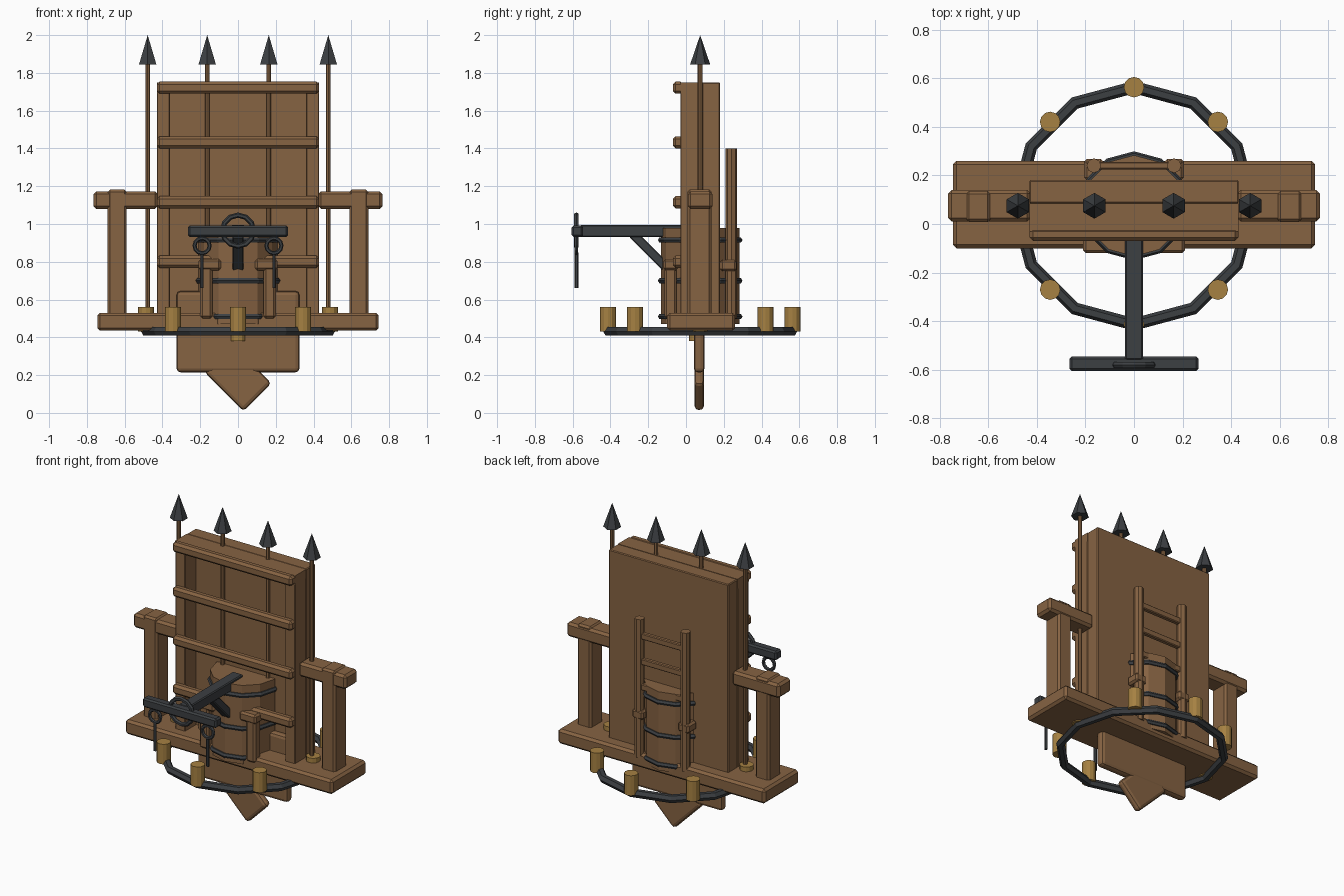
import bpy, math
from mathutils import Vector

if "Cube" in bpy.data.objects:
    bpy.data.objects.remove(bpy.data.objects["Cube"])


def material(name, rgb):
    m = bpy.data.materials.new(name)
    m.diffuse_color = (*rgb, 1)
    m.use_nodes = True
    m.node_tree.nodes["Principled BSDF"].inputs["Base Color"].default_value = m.diffuse_color
    return m


WOOD = material("wood", (0.24, 0.125, 0.055))
IRON = material("iron", (0.045, 0.05, 0.055))
BRASS = material("brass", (0.38, 0.22, 0.055))
CY = 0.075  # shared centre line of barrel, hoop and spears


def finish(name, mat):
    o = bpy.context.object
    o.name = name
    o.data.materials.append(mat)
    return o


def box(name, x, y, z, mat=WOOD, bevel=0.012, rot=(0, 0, 0), segs=1):
    """Box given by its (min, max) range on every axis."""
    c = [(a + b) / 2 for a, b in (x, y, z)]
    bpy.ops.mesh.primitive_cube_add(size=1, location=c)
    o = finish(name, mat)
    size = [b - a for a, b in (x, y, z)]
    for v in o.data.vertices:
        v.co = Vector([v.co[i] * size[i] for i in range(3)])
    o.rotation_euler = rot
    if bevel:
        m = o.modifiers.new("bevel", 'BEVEL')
        m.width, m.segments = bevel, segs
    return o


def rod(name, p, q, r, mat, sides=8, r2=None):
    """Cylinder or cone from point p to point q."""
    p, q = Vector(p), Vector(q)
    d = q - p
    bpy.ops.mesh.primitive_cone_add(vertices=sides, radius1=r, radius2=r if r2 is None else r2,
                                    depth=d.length, location=(p + q) / 2)
    o = finish(name, mat)
    o.rotation_euler = d.to_track_quat('Z', 'Y').to_euler()
    return o


def ring(name, loc, R, r, sides, minor=6, upright=False):
    bpy.ops.mesh.primitive_torus_add(location=loc, major_radius=R, minor_radius=r,
                                     major_segments=sides, minor_segments=minor,
                                     rotation=(math.pi / 2 if upright else 0, 0, 0))
    return finish(name, IRON)


def span(s, a, b):
    return tuple(sorted((s * a, s * b)))


# Platform and keel
box("platform", (-0.745, 0.745), (-0.10, 0.26), (0.435, 0.53), bevel=0.015)
box("keel", (-0.325, 0.325), (0.042, 0.098), (0.215, 0.645), bevel=0.02, segs=2)
box("keel_tip", (-0.145, 0.145), (0.045, 0.095), (0.08, 0.29), bevel=0.02,
    rot=(0, math.pi / 4, 0), segs=2)

# Tall backboard with recessed front
box("back_panel", (-0.43, 0.43), (0.085, 0.18), (0.5, 1.75), bevel=0.005)
box("panel_top", (-0.43, 0.43), (-0.03, 0.085), (1.69, 1.75), bevel=0)
for z in (1.69, 1.40, 1.083, 0.768):
    box("front_rail", (-0.43, 0.43), (-0.07, -0.015), (z, z + 0.064), bevel=0.015)

for s, side in ((-1, "left"), (1, "right")):
    box(side + "_stile", span(s, 0.36, 0.43), (-0.03, 0.085), (0.5, 1.70), bevel=0.004)
    # Side posts with cross beams
    box(side + "_post", span(s, 0.59, 0.69), (0.008, 0.135), (0.5, 1.182))
    box(side + "_beam", span(s, 0.425, 0.765), (0.01, 0.14), (1.08, 1.173), bevel=0.015)
    # Brackets holding the barrel
    box(side + "_barrel_post", span(s, 0.135, 0.20), (-0.115, -0.05), (0.5, 0.78))
    box(side + "_barrel_cap", span(s, 0.09, 0.21), (-0.12, -0.04), (0.755, 0.815))
    box(side + "_ladder_clamp", span(s, 0.125, 0.205), (0.18, 0.268), (0.75, 0.81))
    # Ladder rail
    rod(side + "_ladder_rail", (s * 0.165, 0.24, 0.5), (s * 0.165, 0.24, 1.40), 0.03, WOOD)
    # Hanging shackles
    ring(side + "_shackle", (s * 0.19, -0.58, 0.885), 0.04, 0.011, 12, upright=True)
    rod(side + "_hanging_rod", (s * 0.19, -0.58, 0.85), (s * 0.19, -0.58, 0.66), 0.01, IRON, 6)

# Ladder rungs
for z in (1.29, 1.125, 0.96):
    box("ladder_rung", (-0.165, 0.165), (0.225, 0.255), (z - 0.02, z + 0.02), bevel=0.005)

# Barrel and its hoops
rod("barrel", (0, CY, 0.47), (0, CY, 0.98), 0.208, WOOD, 12)
for z in (0.915, 0.70, 0.51):
    ring("barrel_hoop", (0, CY, z), 0.208, 0.016, 12)

# Ground hoop with brass studs
ring("platform_hoop", (0, CY, 0.432), 0.488, 0.026, 12)
for i in range(8):
    a = i * math.pi / 4
    x, y = 0.488 * math.cos(a), CY + 0.488 * math.sin(a)
    rod("brass_stud", (x, y, 0.43), (x, y, 0.56), 0.042, BRASS, 12)
rod("brass_plug", (0, 0.055, 0.38), (0, 0.055, 0.44), 0.04, BRASS, 12)

# Spears
for x in (-0.478, -0.163, 0.163, 0.478):
    rod("spear_shaft", (x, CY, 0.53), (x, CY, 1.86), 0.013, WOOD)
    rod("spear_head", (x, CY, 1.845), (x, CY, 2.0), 0.053, IRON, 6, 0)

# Projecting iron arm
box("arm", (-0.037, 0.037), (-0.56, 0.0), (0.93, 0.995), IRON, 0.006)
box("crossbar", (-0.265, 0.265), (-0.605, -0.545), (0.932, 0.992), IRON, 0.01)
ring("crossbar_ring", (0, -0.58, 0.965), 0.082, 0.014, 12, upright=True)
box("arm_brace", (-0.03, 0.03), (-0.32, -0.06), (0.83, 0.88), IRON, 0.006,
    rot=(-math.pi / 4, 0, 0))
